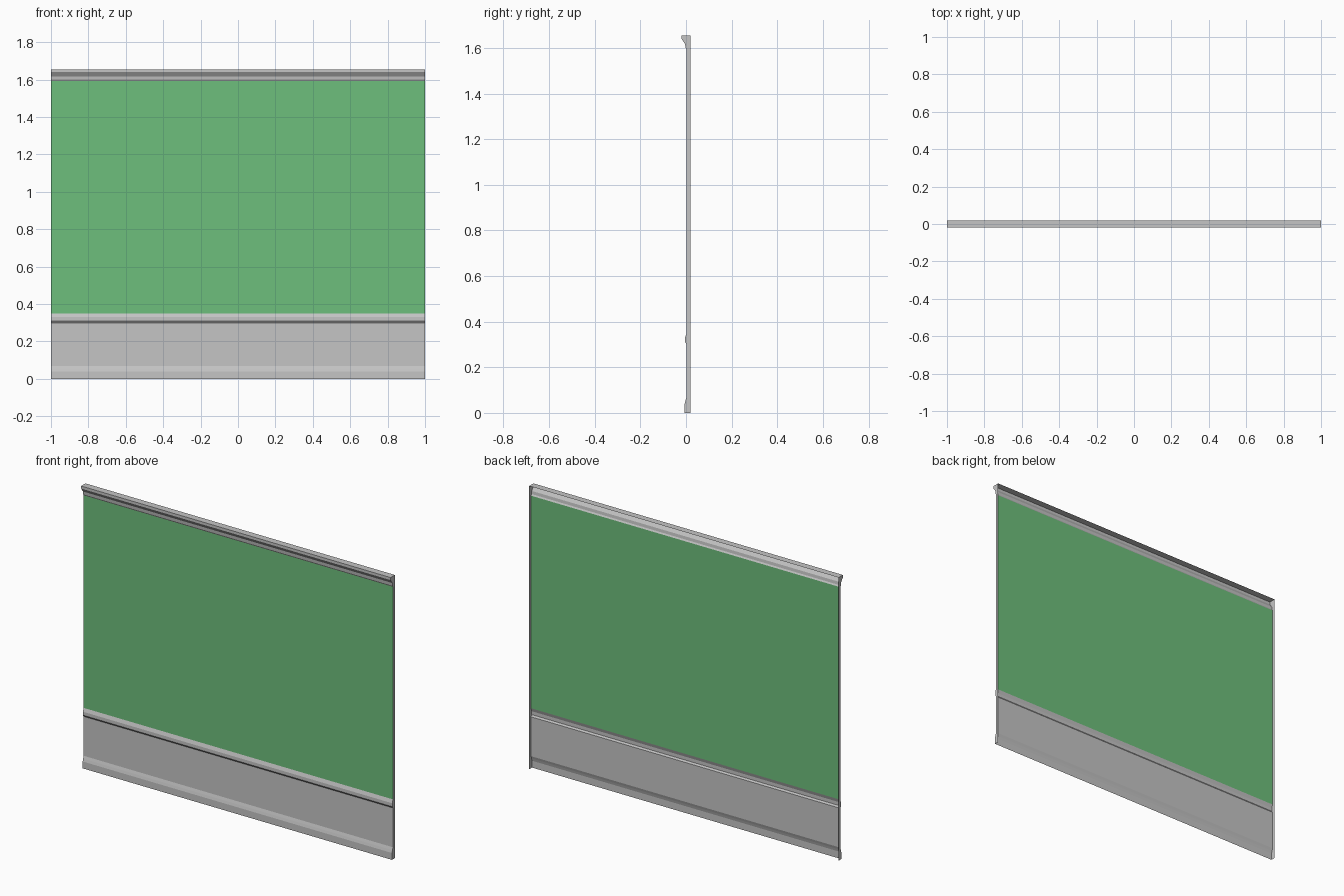
import bpy
import bmesh

cube = bpy.data.objects.get("Cube")
if cube:
    bpy.data.objects.remove(cube, do_unlink=True)

HALF = 1.0      # half the wall length
FACE = 0.003    # y of the flat wall surface
BACK = 0.02     # y of the open rear edge
TOP = 1.655


def make_material(name, rgb):
    mat = bpy.data.materials.new(name)
    mat.use_nodes = True
    color = (*rgb, 1.0)
    mat.diffuse_color = color
    mat.node_tree.nodes["Principled BSDF"].inputs["Base Color"].default_value = color
    return mat


def finish(name, bm, mat):
    mesh = bpy.data.meshes.new(name)
    bm.to_mesh(mesh)
    bm.free()
    mesh.materials.append(mat)
    obj = bpy.data.objects.new(name, mesh)
    bpy.context.collection.objects.link(obj)
    return obj


def strip(name, profile, mat):
    """Sweep a (y, z) profile along the length of the wall."""
    bm = bmesh.new()
    rows = [[bm.verts.new((x, y, z)) for x in (-HALF, HALF)] for y, z in profile]
    for low, high in zip(rows, rows[1:]):
        bm.faces.new((low[0], low[1], high[1], high[0]))
    return finish(name, bm, mat)


def end_cap(name, x, outline, mat):
    """Close one end of the wall with its full cross-section."""
    bm = bmesh.new()
    ring = outline if x < 0 else outline[::-1]
    bm.faces.new([bm.verts.new((x, y, z)) for y, z in ring])
    return finish(name, bm, mat)


grey = make_material("trim grey", (0.56, 0.56, 0.56))
green = make_material("wall green", (0.155, 0.52, 0.20))

# Cross-sections of each horizontal part, from the floor up
baseboard = [(-0.006, 0), (-0.006, 0.04), (-0.002, 0.055), (FACE, 0.07)]
lower = [(FACE, 0.07), (FACE, 0.30)]
rail = [(FACE, 0.30), (-0.004, 0.31), (-0.004, 0.33), (FACE, 0.35)]
upper = [(FACE, 0.35), (FACE, 1.592)]
crown = [(FACE, 1.592), (-0.002, 1.60), (-0.004, 1.617),
         (-0.02, 1.64), (-0.02, TOP)]
top = [(-0.02, TOP), (BACK, TOP)]

parts = [
    ("baseboard", baseboard, grey),
    ("lower_panel", lower, grey),
    ("chair_rail", rail, grey),
    ("upper_wall", upper, green),
    ("crown_moulding", crown, grey),
    ("top_ledge", top, grey),
]
outline = []
for name, profile, mat in parts:
    strip(name, profile, mat)
    outline += [p for p in profile if p not in outline]
outline.append((BACK, 0))

# Both ends share the same outline; the rear stays open
end_cap("right_end", -HALF, outline, grey)
end_cap("left_end", HALF, outline, grey)
